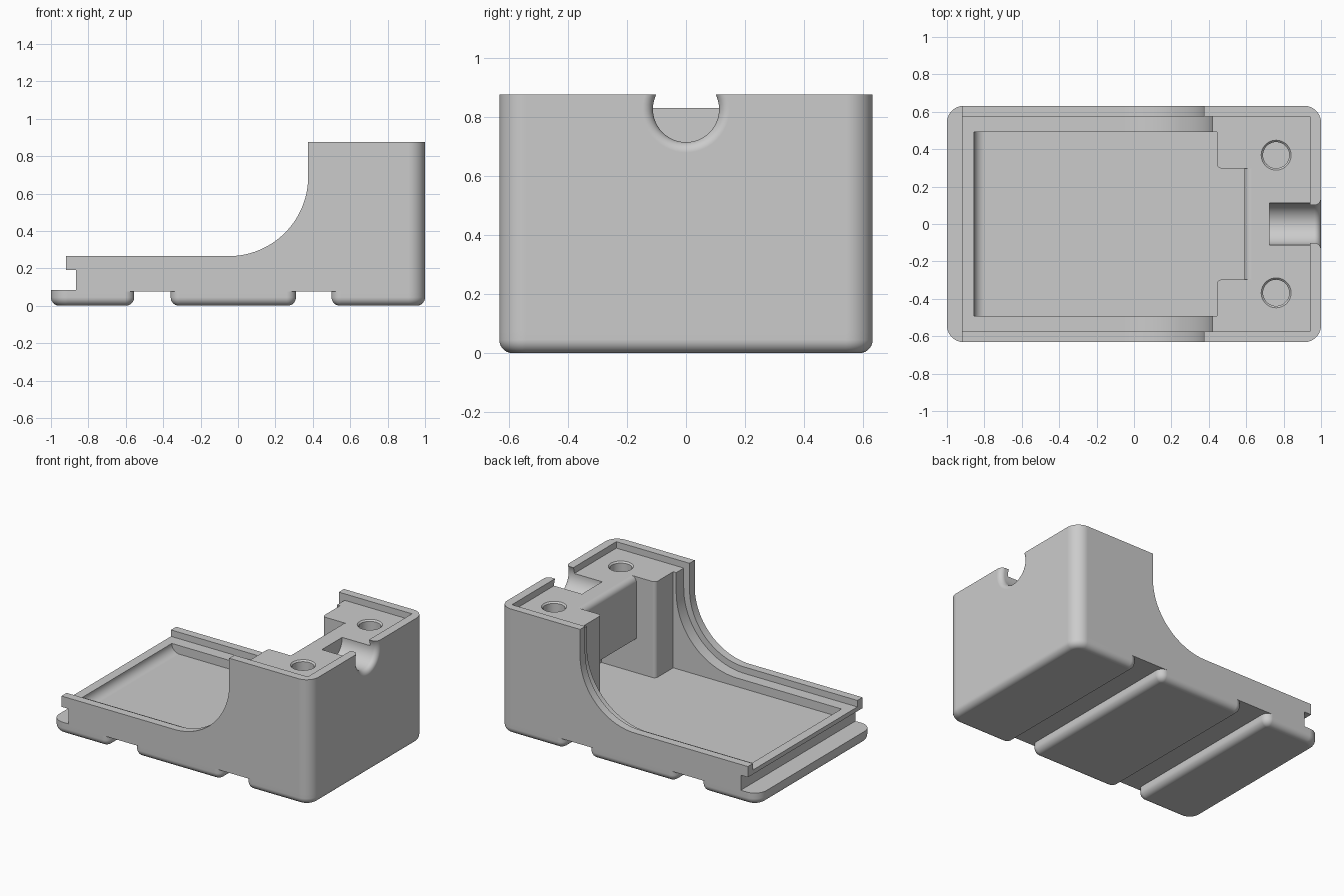
import bpy
import bmesh
from math import sin, cos, pi

if "Cube" in bpy.data.objects:
    bpy.data.objects.remove(bpy.data.objects["Cube"], do_unlink=True)

HALF_WIDTH = 0.632
HEIGHT = 0.875
GROOVE_TOP = 0.075
FLOOR = 0.16
SHELF = 0.83
BAY = 0.297

grey = bpy.data.materials.new("light_grey_plastic")
grey.use_nodes = True
grey.diffuse_color = (0.6, 0.6, 0.6, 1)
grey.node_tree.nodes["Principled BSDF"].inputs["Base Color"].default_value = grey.diffuse_color


def loft(name, rings):
    """Closed solid through a list of equal-length rings of points."""
    bm = bmesh.new()
    loops = [[bm.verts.new(p) for p in ring] for ring in rings]
    for low, high in zip(loops, loops[1:]):
        for i in range(len(low)):
            j = (i + 1) % len(low)
            bm.faces.new((low[i], low[j], high[j], high[i]))
    bm.faces.new(loops[0][::-1])
    bm.faces.new(loops[-1])
    bmesh.ops.recalc_face_normals(bm, faces=bm.faces)
    mesh = bpy.data.meshes.new(name)
    bm.to_mesh(mesh)
    bm.free()
    mesh.materials.append(grey)
    obj = bpy.data.objects.new(name, mesh)
    bpy.context.collection.objects.link(obj)
    return obj


def arc(cx, cz, r, start, end, steps=28):
    angles = [start + (end - start) * i / steps for i in range(steps + 1)]
    return [(cx + r * cos(a), cz + r * sin(a)) for a in angles]


def circle(cx, cy, r, sides=48):
    return arc(cx, cy, r, 0, 2 * pi, sides)[:-1]


def outline(x0, x1, r0, r1, inset, z):
    """Rounded rectangle with its own corner radius at each x end."""
    ring = []
    corners = ((x1, r1, 1, 1), (x0, r0, -1, 1), (x0, r0, -1, -1), (x1, r1, 1, -1))
    for k, (x, r, sx, sy) in enumerate(corners):
        ring += arc(x - sx * r, sy * (HALF_WIDTH - r), r - inset,
                    k * pi / 2, (k + 1) * pi / 2, 10)
    return [(x, y, z) for x, y in ring]


def foot(name, x0, x1, r0, r1, r=0.045):
    rings = []
    for i in range(8):
        a = i / 7 * pi / 2
        rings.append(outline(x0, x1, r0, r1, r * (1 - sin(a)), r * (1 - cos(a))))
    rings.append(outline(x0, x1, r0, r1, 0, GROOVE_TOP))
    return loft(name, rings)


def prism(name, profile, half):
    """Extrude an x-z profile across the width."""
    return loft(name, [[(x, y, z) for x, z in profile] for y in (-half, half)])


def combine(target, tool, operation):
    mod = target.modifiers.new("join_or_cut", "BOOLEAN")
    mod.operation = operation
    mod.solver = "EXACT"
    mod.object = tool
    tool.hide_render = True
    bpy.context.view_layer.objects.active = target
    bpy.ops.object.modifier_apply(modifier=mod.name)
    bpy.data.objects.remove(tool, do_unlink=True)


# Main block with rounded upright corners, standing on three rounded feet
body = loft("enclosure_body", [outline(-1, 1, 0.09, 0.09, 0, z) for z in (GROOVE_TOP, HEIGHT)])
combine(body, foot("low_end_foot", -1, -0.555, 0.09, 0.05), "UNION")
combine(body, foot("middle_foot", -0.36, 0.31, 0.05, 0.05), "UNION")
combine(body, foot("tall_end_foot", 0.5, 1, 0.05, 0.09), "UNION")

# Swept side outline, with the latch slot in the low end
side = [(-1.1, 1), (0.375, 1)] + arc(-0.05, 0.69, 0.425, 0, -pi / 2)
side += [(-0.92, 0.265), (-0.92, 0.19), (-0.865, 0.19), (-0.865, 0.085), (-1.1, 0.085)]
combine(body, prism("side_cutter", side, 0.8), "DIFFERENCE")

# Recessed ledge for the lid, leaving a thin outer lip
ledge = [(-1.1, 1), (0.94, 1), (0.94, SHELF), (0.42, SHELF)]
ledge += arc(-0.05, 0.69, 0.47, 0, -pi / 2) + [(-1.1, 0.22)]
combine(body, prism("ledge_cutter", ledge, 0.575), "DIFFERENCE")

# Inner tray with a curved low end
tray = [(-0.855, 1), (0.443, 1), (0.443, FLOOR)]
tray += arc(-0.797, FLOOR + 0.058, 0.058, -pi / 2, -pi, 10)
combine(body, prism("tray_cutter", tray, 0.492), "DIFFERENCE")

# Bay between the posts, running on beneath a bridge with a rounded upper edge
bay = [(0.3, 1), (0.3, FLOOR), (0.86, FLOOR), (0.86, 0.4), (0.59, 0.4)]
bay += arc(0.63, SHELF - 0.04, 0.04, pi, pi / 2, 8) + [(0.63, 1)]
combine(body, prism("bay_cutter", bay, BAY), "DIFFERENCE")

# Rounded inner corners of the posts
for sign in (-1, 1):
    corner = [(0.43, BAY - 0.01), (0.468, BAY - 0.01)]
    corner += arc(0.468, BAY + 0.025, 0.025, -pi / 2, -pi, 8) + [(0.43, BAY + 0.025)]
    rings = [[(x, sign * y, z) for x, y in corner] for z in (FLOOR, 1)]
    combine(body, loft("post_corner_cutter", rings), "DIFFERENCE")

# Cable channel with a rounded, flared mouth
flare = 0.035
channel = [(0.725, 0.112)]
for i in range(9):
    a = i / 8 * pi / 2
    channel.append((1 - flare + flare * sin(a), 0.112 + flare * (1 - cos(a))))
channel.append((1.05, 0.112 + flare))
rings = [[(x, y, z) for y, z in circle(0, 0.826, r)] for x, r in channel]
combine(body, loft("channel_cutter", rings), "DIFFERENCE")

# Screw holes with eased rims in the posts
for sign in (-1, 1):
    stations = ((0.4, 0.07), (SHELF - 0.01, 0.07), (SHELF, 0.08), (1, 0.08))
    rings = [[(x, y, z) for x, y in circle(0.76, sign * 0.368, r)] for z, r in stations]
    combine(body, loft("screw_hole_cutter", rings), "DIFFERENCE")

# Smooth the rounded surfaces and keep the crisp edges
bpy.ops.object.select_all(action="DESELECT")
body.select_set(True)
bpy.context.view_layer.objects.active = body
bpy.ops.object.shade_smooth_by_angle(angle=pi / 6)
normals = body.modifiers.new("weighted_normals", "WEIGHTED_NORMAL")
normals.keep_sharp = True
